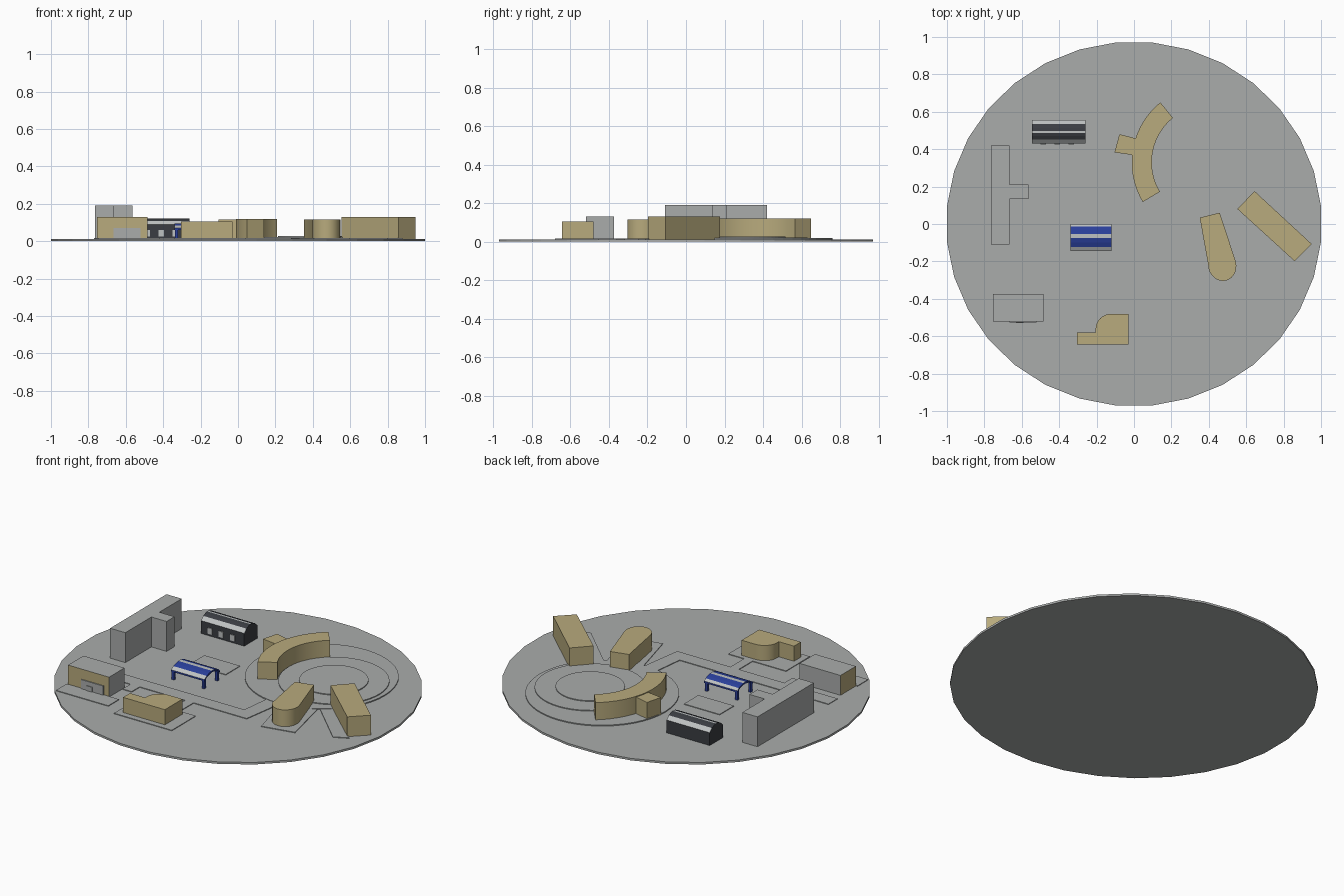
import bpy, bmesh, math

if "Cube" in bpy.data.objects:
    bpy.data.objects.remove(bpy.data.objects["Cube"])


def material(name, rgb):
    m = bpy.data.materials.new(name)
    m.diffuse_color = (*rgb, 1)
    m.use_nodes = True
    m.node_tree.nodes["Principled BSDF"].inputs["Base Color"].default_value = m.diffuse_color
    return m


GREY = material("ground grey", (0.40, 0.415, 0.41))
TAN = material("sandstone tan", (0.48, 0.405, 0.205))
DARK = material("dark slate", (0.042, 0.046, 0.054))
BLUE = material("canopy blue", (0.023, 0.05, 0.33))
LIGHT = material("light grey", (0.52, 0.54, 0.54))

BASE = 0.012   # top of the ground disc


def finish(name, bm, mats, smooth=False):
    bmesh.ops.recalc_face_normals(bm, faces=bm.faces)
    me = bpy.data.meshes.new(name)
    bm.to_mesh(me)
    bm.free()
    for m in mats:
        me.materials.append(m)
    ob = bpy.data.objects.new(name, me)
    bpy.context.collection.objects.link(ob)
    if smooth:
        bpy.ops.object.select_all(action='DESELECT')
        ob.select_set(True)
        bpy.context.view_layer.objects.active = ob
        bpy.ops.object.shade_smooth_by_angle(angle=math.radians(30))
    return ob


def prism(name, pts, z0, z1, mat, smooth=False):
    """Extrude a plan outline upwards."""
    bm = bmesh.new()
    f = bm.faces.new([bm.verts.new((x, y, z0)) for x, y in pts])
    up = bmesh.ops.extrude_face_region(bm, geom=[f])["geom"]
    for v in up:
        if isinstance(v, bmesh.types.BMVert):
            v.co.z = z1
    if f.is_valid and len([g for g in bm.faces if all(abs(v.co.z - z0) < 1e-6 for v in g.verts)]) == 0:
        bm.faces.new(list(f.verts))
    return finish(name, bm, [mat], smooth)


def box(name, x0, x1, y0, y1, z0, z1, mat):
    return prism(name, [(x0, y0), (x1, y0), (x1, y1), (x0, y1)], z0, z1, mat)


def arc(cx, cy, rx, ry, a0, a1, n):
    return [(cx + rx * math.cos(math.radians(a0 + (a1 - a0) * i / n)),
             cy + ry * math.sin(math.radians(a0 + (a1 - a0) * i / n))) for i in range(n + 1)]


def circle(cx, cy, r, n=48):
    return arc(cx, cy, r, r, 0, 360, n)[:-1]


def roof_shell(name, x0, x1, profile, mats, bands, closed):
    """Sweep a (y, z) profile along x; bands give a material slot per profile segment."""
    bm = bmesh.new()
    a = [bm.verts.new((x0, y, z)) for y, z in profile]
    b = [bm.verts.new((x1, y, z)) for y, z in profile]
    n = len(profile)
    for i in range(n):
        j = (i + 1) % n
        f = bm.faces.new((a[i], a[j], b[j], b[i]))
        f.material_index = bands[i] if i < len(bands) else 0
    bm.faces.new(a)
    bm.faces.new(b)
    return finish(name, bm, mats)


# Ground disc
prism("ground_disc", arc(0, 0, 1.0048, 0.975, 5.625, 365.625, 32)[:-1], 0, BASE, GREY)

# Round plaza: stepped rings
prism("plaza_outer", circle(0.31, 0.345, 0.415), BASE, 0.018, GREY)
prism("plaza_middle", circle(0.40, 0.33, 0.30), BASE, 0.023, GREY)
prism("plaza_inner", circle(0.40, 0.33, 0.187), BASE, 0.028, GREY)

# Paths and building pads
PAD = 0.016
box("main_path", -0.77, 0.21, -0.325, -0.24, BASE, PAD, GREY)
prism("plaza_path", [(0.20, -0.325), (0.285, -0.325), (0.33, -0.02), (0.24, 0.02)], BASE, PAD, GREY)
box("front_path", -0.12, -0.065, -0.455, -0.325, BASE, PAD, GREY)
box("side_path", -0.48, -0.42, -0.40, -0.325, BASE, PAD, GREY)
box("front_pad", -0.34, 0.04, -0.68, -0.455, BASE, PAD, GREY)
box("entrance_pad", -0.765, -0.42, -0.62, -0.52, BASE, PAD, GREY)
box("court_pad", -0.365, -0.13, 0.07, 0.205, BASE, PAD, GREY)
prism("round_end_pad", [(0.32, -0.04), (0.405, -0.36), (0.60, -0.32), (0.52, 0.03)], BASE, PAD, GREY)
prism("slab_pad", [(0.52, 0.02), (0.80, -0.25), (0.88, -0.21), (0.58, 0.11)], BASE, PAD, GREY)

# Curved building with a small block at its back
prism("curved_building", arc(0.40, 0.33, 0.412, 0.412, 129, 211, 20)
      + arc(0.40, 0.33, 0.305, 0.305, 211, 129, 20), BASE, 0.12, TAN, True)
prism("curved_building_annex", [(-0.078, 0.48), (0.02, 0.455), (0.0, 0.368), (-0.104, 0.383)],
      BASE, 0.115, TAN)

# Round-ended building, tapering towards the plaza
ca, sa = math.cos(math.radians(14)), math.sin(math.radians(14))
outline = [(-0.055, 0.0), (-0.073, -0.27)] + arc(0, -0.275, 0.075, 0.085, 180, 360, 14) + [(0.055, 0.0)]
prism("round_end_building", [(0.405 + x * ca - y * sa, 0.047 + x * sa + y * ca) for x, y in outline],
      BASE, 0.115, TAN, True)

# Slanted slab building
prism("slab_building", [(0.644, 0.176), (0.95, -0.107), (0.858, -0.198), (0.553, 0.08)],
      BASE, 0.13, TAN)

# Front building with a rounded corner
prism("front_building", [(-0.03, -0.48), (-0.03, -0.645), (-0.305, -0.645), (-0.305, -0.58),
                         (-0.205, -0.58)] + arc(-0.12, -0.56, 0.085, 0.08, 180, 90, 8),
      BASE, 0.106, TAN, True)

# Entrance building: grey block, tan facades, thin doorway panels
entrance = box("entrance_building", -0.755, -0.485, -0.52, -0.375, BASE, 0.13, GREY)
entrance.data.materials.append(TAN)
for p in entrance.data.polygons:
    if p.normal.y < -0.9 or p.normal.x < -0.9:
        p.material_index = 1
box("entrance_door_panel", -0.665, -0.52, -0.526, -0.518, BASE, 0.07, GREY)
box("entrance_door", -0.63, -0.59, -0.53, -0.525, BASE, 0.045, GREY)

# Tall T-shaped building
prism("tall_building", [(-0.765, -0.11), (-0.665, -0.11), (-0.665, 0.135), (-0.565, 0.135),
                        (-0.565, 0.21), (-0.665, 0.21), (-0.665, 0.42), (-0.765, 0.42)],
      BASE, 0.19, GREY)

# Dark hall: faceted roof with light strips along the eaves and ridge
half = [(0.0625, BASE), (0.0625, 0.088), (0.041, 0.108), (0.022, 0.117), (0.005, 0.121)]
hall = [(0.4925 - y, z) for y, z in half] + [(0.4925 + y, z) for y, z in reversed(half)]
roof_shell("dark_hall", -0.545, -0.26, hall, [DARK, LIGHT], [0, 1, 0, 0, 1, 0, 0, 1, 0, 0], True)
for i in range(3):
    x = -0.50 + i * 0.075
    box(f"hall_window_{i + 1}", x, x + 0.03, 0.425, 0.431, 0.025, 0.06, LIGHT)

# Blue canopy: thin arched roof with light strips on four legs
top = [(-0.145, 0.070), (-0.122, 0.083), (-0.10, 0.091), (-0.076, 0.096), (-0.054, 0.096),
       (-0.03, 0.090), (-0.013, 0.082), (0.0, 0.070)]
under = [(y, z - 0.010) for y, z in reversed(top)]
roof_shell("canopy_roof", -0.34, -0.12, top + under, [BLUE, LIGHT], [1, 0, 0, 1, 0, 0, 1], False)
for i, x in enumerate((-0.337, -0.138)):
    for j, y in enumerate((-0.142, -0.018)):
        box(f"canopy_leg_{i}{j}", x, x + 0.015, y, y + 0.015, BASE, 0.068, BLUE)
